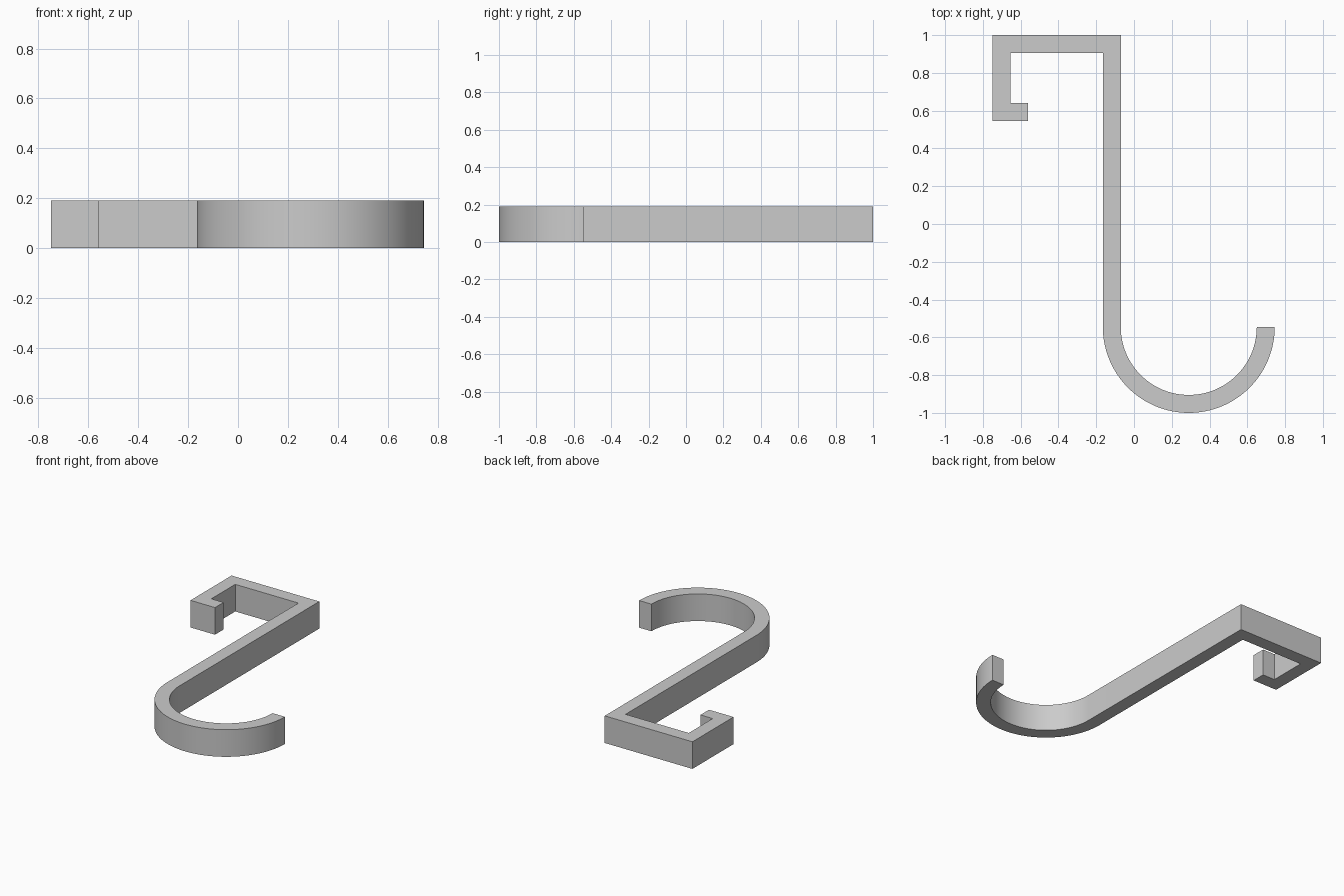
import bpy, bmesh, math
from mathutils import Vector

cube = bpy.data.objects.get("Cube")
if cube:
    bpy.data.objects.remove(cube, do_unlink=True)

THICK, HEIGHT = 0.095, 0.19
LEFT, STEM, TOP = -0.75, -0.07, 1.0      # outer clip edge, stem's inner side, back edge
LIP_Y, LIP_X = 0.545, -0.56              # clip lip
CENTRE = Vector((0.29, -0.545))          # hook bend
INNER = 0.36
OUTER = INNER + THICK
STEPS = 64


def arc(radius, start, end):
    """Points of the hook bend, from one angle to the other."""
    angles = [start + (end - start) * i / STEPS for i in range(STEPS + 1)]
    return [(CENTRE.x + radius * math.cos(a), CENTRE.y + radius * math.sin(a))
            for a in angles]


# Outline, counter-clockwise: outer bend, inner bend, then the square clip
outline = arc(OUTER, math.pi, 2 * math.pi) + arc(INNER, 2 * math.pi, math.pi)
outline += [
    (STEM, TOP), (LEFT, TOP), (LEFT, LIP_Y), (LIP_X, LIP_Y),
    (LIP_X, LIP_Y + THICK), (LEFT + THICK, LIP_Y + THICK),
    (LEFT + THICK, TOP - THICK), (CENTRE.x - OUTER, TOP - THICK),
]

# Extrude the outline into a flat bar
bm = bmesh.new()
base = bm.faces.new([bm.verts.new((x, y, 0)) for x, y in outline])
solid = bmesh.ops.extrude_face_region(bm, geom=[base], use_keep_orig=True)
top_verts = [v for v in solid["geom"] if isinstance(v, bmesh.types.BMVert)]
bmesh.ops.translate(bm, verts=top_verts, vec=(0, 0, HEIGHT))
bmesh.ops.recalc_face_normals(bm, faces=bm.faces)
mesh = bpy.data.meshes.new("hook")
bm.to_mesh(mesh)
bm.free()

hook = bpy.data.objects.new("hook", mesh)
bpy.context.collection.objects.link(hook)

# Plain grey material
grey = bpy.data.materials.new("light grey")
grey.use_nodes = True
colour = (0.6, 0.6, 0.6, 1)
grey.diffuse_color = colour
grey.node_tree.nodes["Principled BSDF"].inputs["Base Color"].default_value = colour
mesh.materials.append(grey)

# Smooth bend with sharp corners
bpy.ops.object.select_all(action="DESELECT")
hook.select_set(True)
bpy.context.view_layer.objects.active = hook
bpy.ops.object.shade_smooth_by_angle(angle=math.radians(30))
